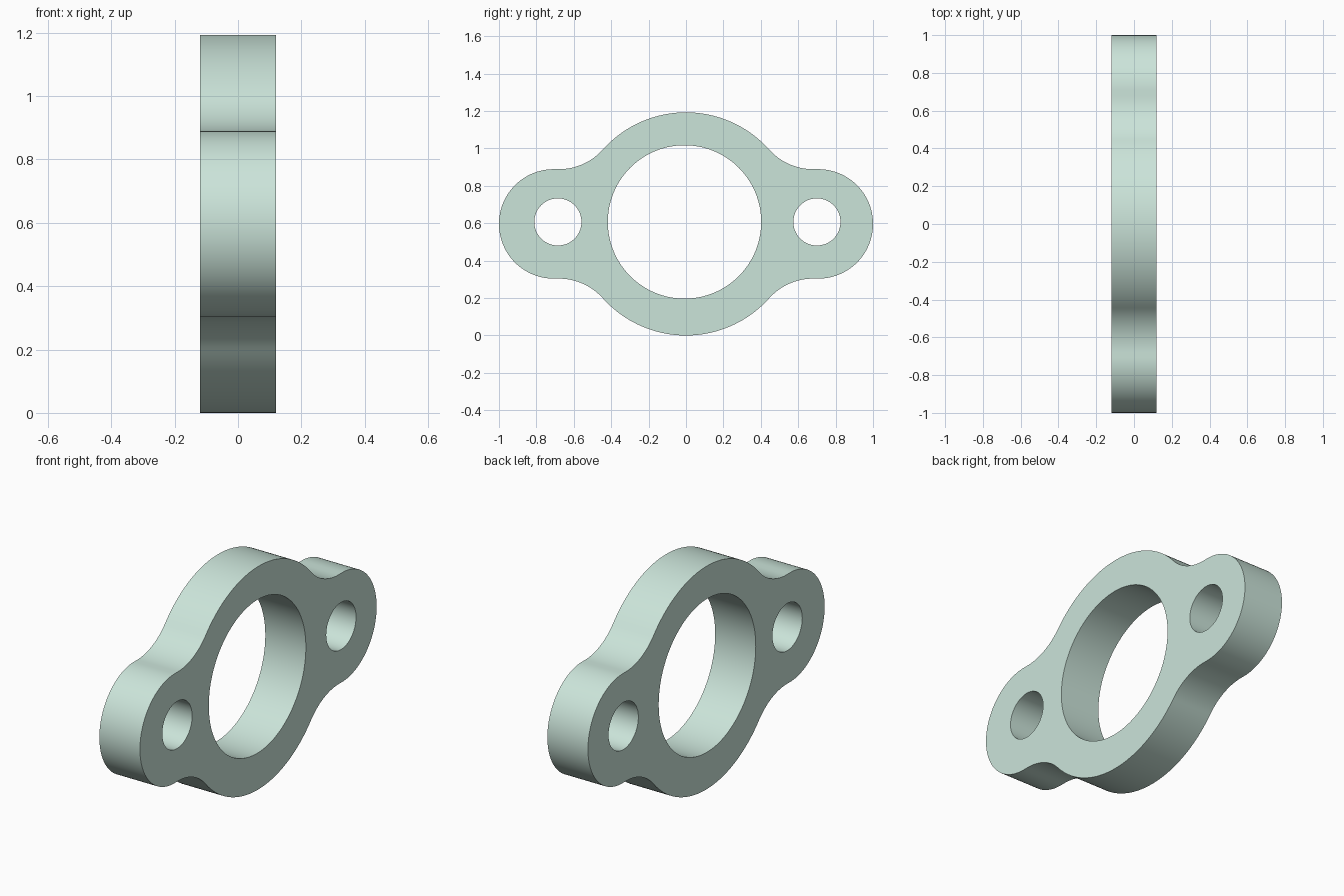
import bpy, bmesh
from math import pi, cos, sin, atan2, hypot, radians

if "Cube" in bpy.data.objects:
    bpy.data.objects.remove(bpy.data.objects["Cube"])

HALF_T = 0.12                 # half thickness along x
CZ = 0.5965                   # height of the flange centre
R_BODY, R_LOBE = 0.5965, 0.2925
LOBE_Y = 1 - R_LOBE
FILLET_Y = 0.68               # where the lobe top starts blending into the body


def arc(cy, cz, r, a0, a1, n):
    return [(cy + r * cos(a0 + (a1 - a0) * i / n),
             cz + r * sin(a0 + (a1 - a0) * i / n)) for i in range(n + 1)]


def circle(cy, cz, r, n):
    return arc(cy, cz, r, 0, 2 * pi, n)[:-1]


# Quarter outline: lobe end, concave blend, body crown
fr = (FILLET_Y**2 + R_LOBE**2 - R_BODY**2) / (2 * (R_BODY - R_LOBE))
ang = atan2(R_LOBE + fr, FILLET_Y)
quarter = (arc(LOBE_Y, 0, R_LOBE, 0, pi / 2, 32)
           + arc(FILLET_Y, R_LOBE + fr, fr, -pi / 2, ang - pi, 20)
           + arc(0, 0, R_BODY, ang, pi / 2, 24)[1:])

# Mirror the quarter into the full outline
half = quarter + [(-y, z) for y, z in reversed(quarter[:-1])]
outline = half + [(y, -z) for y, z in reversed(half[1:-1])]
outline = [(y, z + CZ) for y, z in outline]

# Central bore and the two bolt holes
loops = [outline,
         circle(-0.008, 0.607, 0.41, 128),
         circle(-0.685, 0.607, 0.126, 64),
         circle(0.70, 0.607, 0.126, 64)]

# Fill the profile and extrude it along x
bm = bmesh.new()
edges = []
for pts in loops:
    vs = [bm.verts.new((-HALF_T, y, z)) for y, z in pts]
    edges += [bm.edges.new((vs[i - 1], vs[i])) for i in range(len(vs))]
bmesh.ops.triangle_fill(bm, use_beauty=True, use_dissolve=False, edges=edges)
ext = bmesh.ops.extrude_face_region(bm, geom=bm.faces[:], use_keep_orig=True)
bmesh.ops.translate(bm, vec=(2 * HALF_T, 0, 0),
                    verts=[g for g in ext["geom"] if isinstance(g, bmesh.types.BMVert)])
bmesh.ops.recalc_face_normals(bm, faces=bm.faces[:])

mesh = bpy.data.meshes.new("flange_plate")
bm.to_mesh(mesh)
bm.free()
plate = bpy.data.objects.new("flange_plate", mesh)
bpy.context.collection.objects.link(plate)

# Pale green finish
mat = bpy.data.materials.new("pale_green")
mat.diffuse_color = (0.60, 0.78, 0.70, 1)
mat.use_nodes = True
mat.node_tree.nodes["Principled BSDF"].inputs["Base Color"].default_value = mat.diffuse_color
mesh.materials.append(mat)

bpy.context.view_layer.objects.active = plate
plate.select_set(True)
bpy.ops.object.shade_smooth_by_angle(angle=radians(30))
